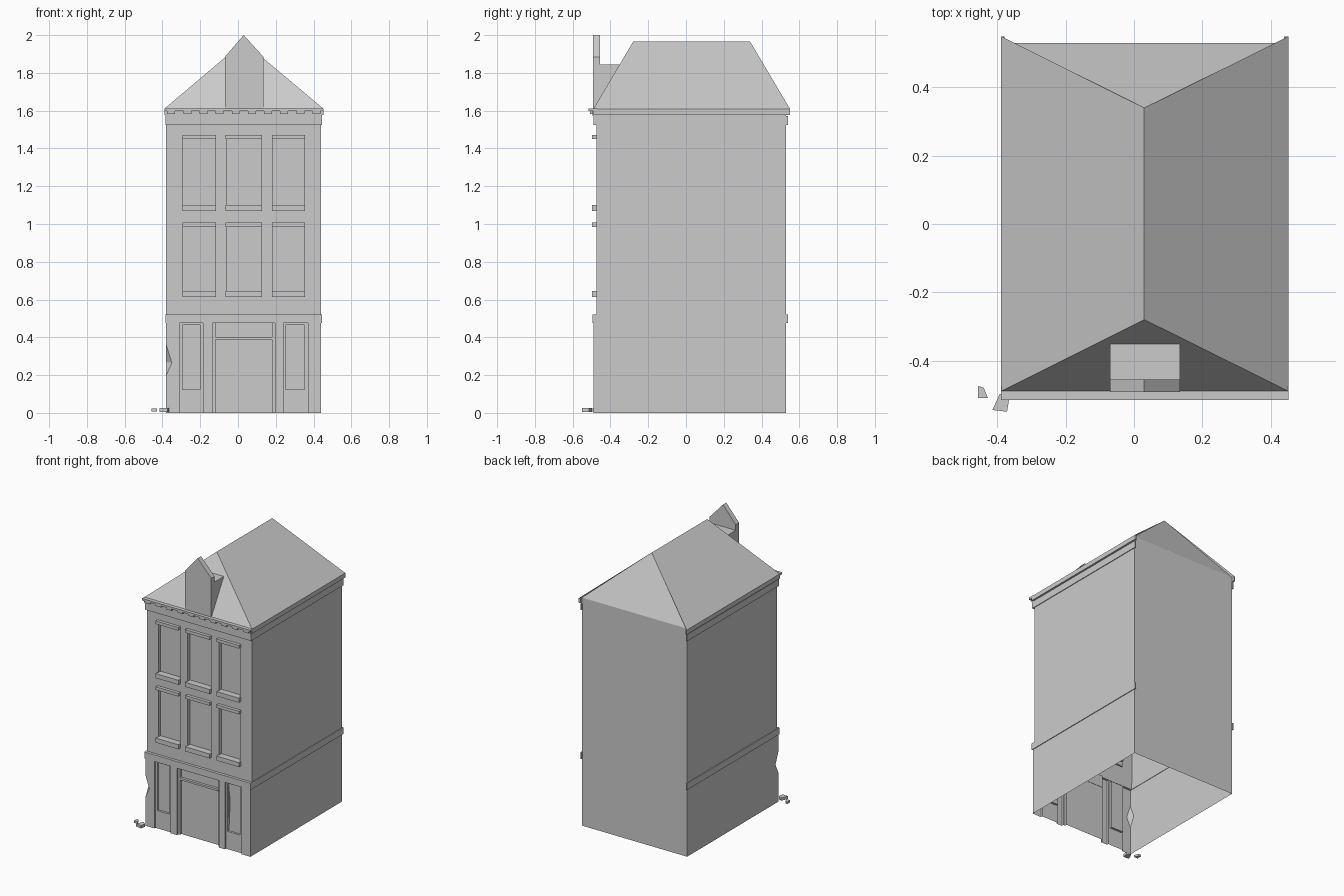
import bpy, bmesh

if "Cube" in bpy.data.objects:
    bpy.data.objects.remove(bpy.data.objects["Cube"])

L, R, BACK = -0.38, 0.44, 0.53      # house side walls and back wall
CX = 0.03                           # house centre line


def make(name, faces):
    """Mesh object from a list of faces given as point lists."""
    bm = bmesh.new()
    for f in faces:
        bm.faces.new([bm.verts.new(p) for p in f])
    bmesh.ops.remove_doubles(bm, verts=bm.verts, dist=0.0002)
    me = bpy.data.meshes.new(name)
    bm.to_mesh(me)
    bm.free()
    ob = bpy.data.objects.new(name, me)
    bpy.context.collection.objects.link(ob)
    return ob


def prism(pts, off):
    """Faces of a solid: planar outline swept along an offset."""
    top = [tuple(a + b for a, b in zip(p, off)) for p in pts]
    n = len(pts)
    return [pts[::-1], top] + [[pts[i], pts[(i + 1) % n], top[(i + 1) % n], top[i]]
                               for i in range(n)]


def box(x0, x1, y0, y1, z0, z1):
    return prism([(x0, y0, z0), (x1, y0, z0), (x1, y1, z0), (x0, y1, z0)], (0, 0, z1 - z0))


def front(x0, x1, z0, z1, y, holes=()):
    """Front-facing wall; each hole is (x0, x1, z0, z1, depth, inner holes)."""
    xs = sorted({x0, x1, *[v for h in holes for v in h[:2]]})
    zs = sorted({z0, z1, *[v for h in holes for v in h[2:4]]})
    out = []
    for a, b in zip(xs, xs[1:]):
        for c, d in zip(zs, zs[1:]):
            if not any(h[0] < (a + b) / 2 < h[1] and h[2] < (c + d) / 2 < h[3] for h in holes):
                out.append([(a, y, c), (b, y, c), (b, y, d), (a, y, d)])
    for a, b, c, d, depth, inner in holes:
        k = y + depth
        out.append([(a, y, c), (a, k, c), (a, k, d), (a, y, d)])
        out.append([(b, y, d), (b, k, d), (b, k, c), (b, y, c)])
        out.append([(a, k, d), (b, k, d), (b, y, d), (a, y, d)])
        if c > 0:
            out.append([(a, y, c), (b, y, c), (b, k, c), (a, k, c)])
        out += front(a, b, c, d, k, inner)
    return out


def right_back(y, z0, z1):
    return [[(R, y, z0), (R, BACK, z0), (R, BACK, z1), (R, y, z1)],
            [(R, BACK, z0), (L, BACK, z0), (L, BACK, z1), (R, BACK, z1)]]


def band(name, y, z0, z1):
    """Thin belt round the front and both sides."""
    make(name, box(L - .005, R + .005, y, y + .02, z0, z1)
         + box(L - .005, L + .003, y + .02, .54, z0, z1)
         + box(R - .003, R + .005, y + .02, .54, z0, z1))


# Ground floor: shop windows, door recess, chipped left corner
G = -0.49
A, D = (L, G, .36), (L, G, .20)
B, C = (-.35, G, .265), (L, -.455, .27)
ground = front(-.31, R, 0, .52, G, [
    (-.31, -.185, 0, .475, .012, [(-.295, -.2, .125, .465, .015, [])]),
    (-.135, .195, 0, .475, .015, [(-.12, .18, 0, .475, .015, [])]),
    (.24, .37, 0, .475, .012, [(.252, .352, .125, .465, .015, [])])])
ground += [[(L, G, 0), (-.31, G, 0), (-.31, G, .52), (L, G, .52), A, B, D],
           [(L, BACK, 0), (L, G, 0), D, C, A, (L, G, .52), (L, BACK, .52)],
           [A, C, B], [D, B, C]]
make("ground_floor_walls", ground + right_back(G, 0, .52))
make("door_transom", box(-.12, .18, G + .012, G + .032, .388, .402))
make("window_crack", prism([(.252, -.464, .44), (.258, -.464, .17), (.263, -.464, .35)],
                           (0, -.006, 0)))
band("shop_band", -.495, .475, .522)

# Upper floors with six recessed windows
U = -0.475
cols = [(-.29, -.122), (-.06, .122), (.185, .35)]
rows = [(.645, .985), (1.10, 1.45)]
holes = [(a, b, c, d, .025, []) for a, b in cols for c, d in rows]
make("upper_walls", front(L, R, .52, 1.61, U, holes) + right_back(U, .52, 1.61)
     + [[(L, BACK, .52), (L, U, .52), (L, U, 1.61), (L, BACK, 1.61)]])
for a, b, c, d, *_ in holes:
    make("window_sill", box(a - .005, b + .005, -.497, U + .01, c - .032, c))
    make("window_lintel", box(a - .005, b + .005, -.497, U + .01, d, d + .022))

# Cornice: frieze, dentils, ledge and side eaves
band("frieze", -.49, 1.525, 1.572)
for i in range(10):
    x = L + .005 + i * .0855
    make("dentil", box(x, x + .042, -.508, U, 1.583, 1.6))
make("cornice_bed", box(-.385, .445, -.495, U, 1.572, 1.6))
make("cornice_ledge", box(-.39, .453, -.515, U, 1.598, 1.612))
for x0, x1 in ((-.39, L), (R, .453)):
    make("side_eave", box(x0, x1, -.49, .55, 1.578, 1.61))

# Hipped roof
E = 1.61
fl, fr = (-.39, -.49, E), (.453, -.49, E)
bl, br = (-.39, .55, E), (.453, .55, E)
wl, wr = (L, BACK, E), (R, BACK, E)
rf, rb = (CX, -.28, 1.965), (CX, .34, 1.965)
make("roof", [[fl, fr, rf], [fr, br, rb, rf], [bl, fl, rf, rb],
              [br, wr, rb], [wl, bl, rb], [wr, wl, rb]])

# Dormer with pointed gable
make("dormer_gable", prism([(-.07, -.455, 1.61), (-.07, -.455, 1.885), (CX, -.455, 2.0),
                            (.135, -.455, 1.885), (.135, -.455, 1.61)][::-1], (0, -.037, 0))
     ).data.flip_normals()
make("dormer_body", box(-.07, .135, -.455, -.35, 1.61, 1.845))

# Fallen stone fragments by the chipped corner
make("fragment_small", prism([(-.457, -.51, .008), (-.428, -.51, .008), (-.44, -.48, .008),
                              (-.457, -.475, .008)], (0, 0, .014)))
make("fragment_large", prism([(-.415, -.545, .006), (-.372, -.55, .006), (-.366, -.513, .006),
                              (-.393, -.497, .006)], (0, 0, .02)))

# Consistent outward normals on the small solids
for ob in bpy.data.objects:
    if ob.name.startswith(("dormer", "fragment", "window_crack")):
        bm = bmesh.new()
        bm.from_mesh(ob.data)
        bmesh.ops.recalc_face_normals(bm, faces=bm.faces)
        bm.to_mesh(ob.data)
        bm.free()
